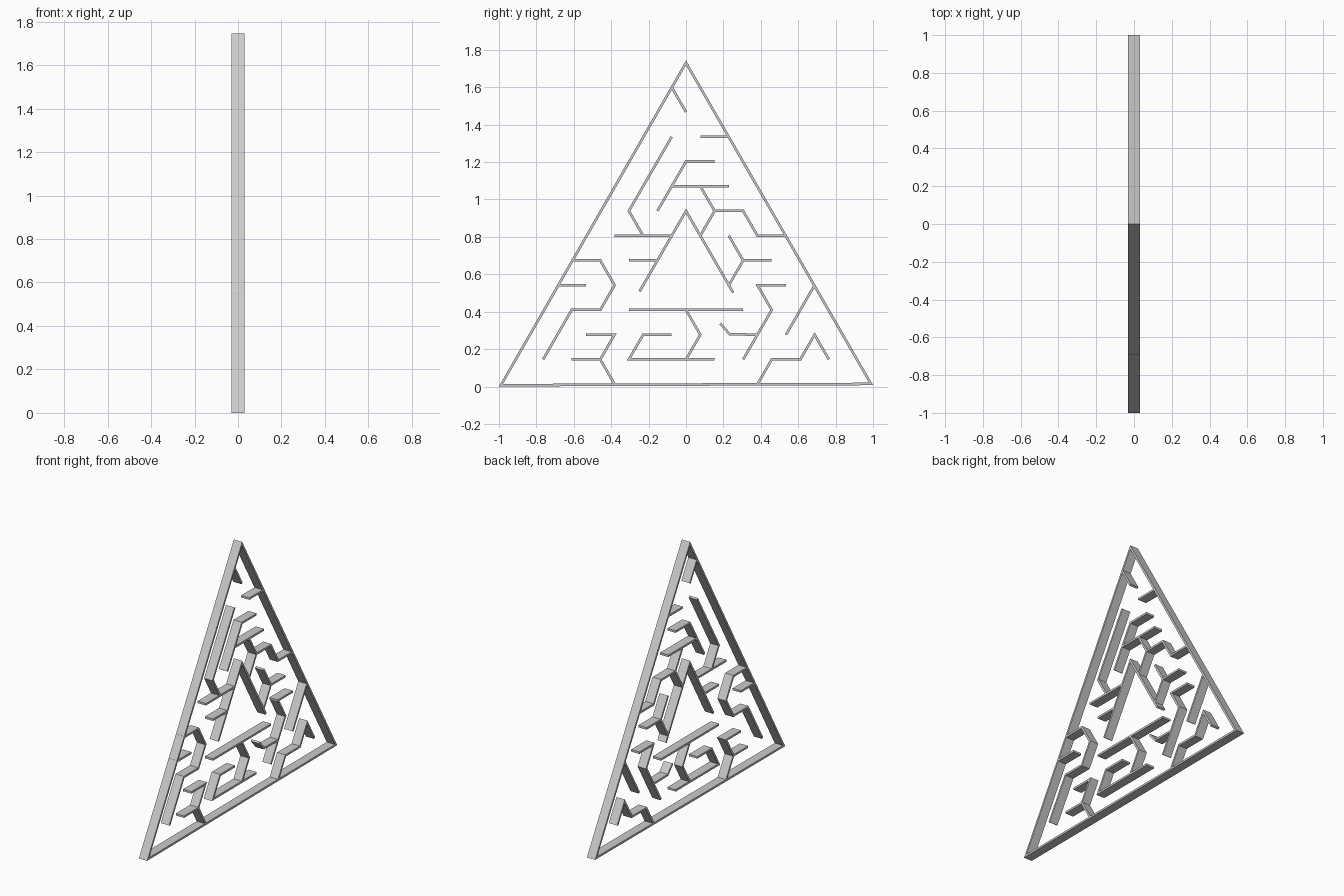
import bpy, bmesh
from mathutils import Vector

if "Cube" in bpy.data.objects:
    bpy.data.objects.remove(bpy.data.objects["Cube"])

HALF, ROW, Z0 = 0.0764, 0.1323, 0.0125   # triangular lattice: half step, row height, first row
THICK, DEPTH = 0.0135, 0.061             # wall thickness and depth along x


def wall(name, pts, closed=False):
    """Mitred wall following lattice points (half steps across, rows up)."""
    p = [Vector((k * HALF, Z0 + r * ROW)) for k, r in pts]
    n = len(p)
    offsets = []
    for i in range(n):
        dirs = []
        if closed or i > 0:
            dirs.append((p[i] - p[i - 1]).normalized())
        if closed or i < n - 1:
            dirs.append((p[(i + 1) % n] - p[i]).normalized())
        normals = [Vector((-d.y, d.x)) for d in dirs]
        m = sum(normals, Vector((0, 0))).normalized()
        offsets.append(m * (THICK / 2 / m.dot(normals[0])))
    bm = bmesh.new()
    rings = []
    for c, o in zip(p, offsets):
        rings.append([bm.verts.new((x, (c + s * o).x, (c + s * o).y))
                      for x, s in ((-DEPTH / 2, -1), (DEPTH / 2, -1),
                                   (DEPTH / 2, 1), (-DEPTH / 2, 1))])
    for i in range(n if closed else n - 1):
        a, b = rings[i], rings[(i + 1) % n]
        for j in range(4):
            k = (j + 1) % 4
            bm.faces.new((a[j], a[k], b[k], b[j]))
    if not closed:
        bm.faces.new(rings[0])
        bm.faces.new(rings[-1])
    bmesh.ops.recalc_face_normals(bm, faces=bm.faces)
    me = bpy.data.meshes.new(name)
    bm.to_mesh(me)
    bm.free()
    bpy.context.collection.objects.link(bpy.data.objects.new(name, me))


# Outer triangular frame
wall("outer_frame", [(-12.95, -0.04), (12.95, 0.01), (0, 12.99)], closed=True)

# Inner maze walls, grouped by region
regions = {
    "upper_wall": [
        [(-1, 12), (0, 11)],
        [(1, 10), (3, 10)],
        [(-1, 10), (-4, 7), (-3, 6)],
        [(2, 9), (0, 9), (-2, 7)],
        [(-1, 8), (3, 8)],
        [(1, 8), (2, 7), (4, 7), (5, 6), (7, 6)],
        [(2, 7), (1, 6)],
    ],
    "centre_wall": [
        [(-3.25, 3.75), (0, 7), (3.3, 3.7)],
        [(-5, 6), (-1, 6)],
        [(-4, 5), (-2, 5)],
        [(3, 6), (4, 5), (6, 5)],
        [(4, 5), (3, 4)],
        [(-4, 3), (4, 3)],
    ],
    "left_wall": [
        [(-8, 5), (-6, 5), (-5, 4), (-6, 3), (-8, 3), (-10, 1)],
        [(-9, 4), (-7, 4)],
        [(-7, 2), (-5, 2), (-6, 1), (-5, 0)],
        [(-8, 1), (-6, 1)],
    ],
    "lower_wall": [
        [(-1, 2), (-3, 2), (-4, 1), (2, 1)],
        [(0, 3), (1, 2), (0, 1)],
        [(2.4, 2.45), (3.05, 2.02), (5, 2)],
    ],
    "right_wall": [
        [(4.9, 4), (7, 4)],
        [(5, 4), (6, 3), (4, 1)],
        [(9, 4), (7, 2)],
        [(5, 0), (6, 1), (8, 1), (9, 2), (10, 1)],
    ],
}
for name, paths in regions.items():
    for i, path in enumerate(paths, 1):
        wall(f"{name}_{i}", path)
